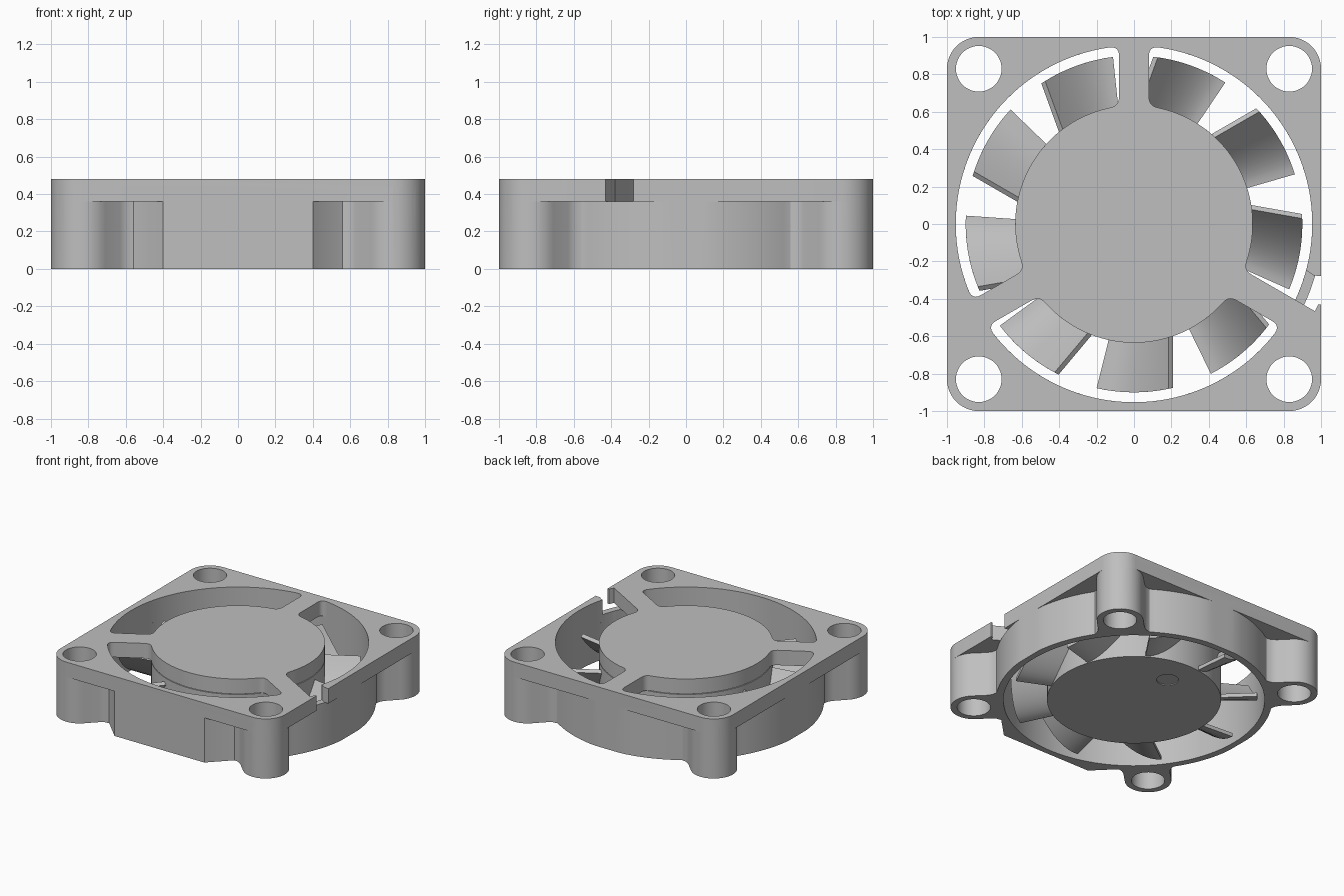
import bpy, bmesh
from math import sin, cos, pi, radians, asin, sqrt
from mathutils import Vector, Matrix

cube = bpy.data.objects.get("Cube")
if cube:
    bpy.data.objects.remove(cube, do_unlink=True)

HEIGHT, PLATE_Z = 0.48, 0.36
BORE, RING, HUB, SPOKE = 0.953, 1.007, 0.635, 0.08
BOSS, BOSS_R, HOLE_R = 0.83, 0.17, 0.122

grey = bpy.data.materials.new("grey plastic")
grey.use_nodes = True
colour = (0.52, 0.52, 0.52, 1)
grey.diffuse_color = colour
grey.node_tree.nodes["Principled BSDF"].inputs["Base Color"].default_value = colour


def finish(name, bm):
    bmesh.ops.recalc_face_normals(bm, faces=bm.faces)
    mesh = bpy.data.meshes.new(name)
    bm.to_mesh(mesh)
    bm.free()
    mesh.materials.append(grey)
    obj = bpy.data.objects.new(name, mesh)
    bpy.context.collection.objects.link(obj)
    return obj


def prism(name, outline, z0, z1):
    """Extrude a flat outline from z0 to z1."""
    bm = bmesh.new()
    face = bm.faces.new([bm.verts.new((p[0], p[1], z0)) for p in outline])
    top = bmesh.ops.extrude_face_region(bm, geom=[face])["geom"]
    verts = [v for v in top if isinstance(v, bmesh.types.BMVert)]
    bmesh.ops.translate(bm, verts=verts, vec=(0, 0, z1 - z0))
    return finish(name, bm)


def arc(radius, a0, a1, steps, cx=0, cy=0):
    return [Vector((cx + radius * cos(a0 + (a1 - a0) * i / steps),
                    cy + radius * sin(a0 + (a1 - a0) * i / steps))) for i in range(steps + 1)]


def circle(radius, steps=96, cx=0, cy=0):
    return arc(radius, 0, 2 * pi, steps, cx, cy)[:-1]


def activate(obj):
    bpy.ops.object.select_all(action='DESELECT')
    obj.select_set(True)
    bpy.context.view_layer.objects.active = obj


def combine(obj, tool, operation):
    mod = obj.modifiers.new(operation, 'BOOLEAN')
    mod.operation, mod.solver, mod.object = operation, 'EXACT', tool
    activate(obj)
    bpy.ops.object.modifier_apply(modifier=mod.name)
    bpy.data.objects.remove(tool, do_unlink=True)


def smooth(obj):
    activate(obj)
    bpy.ops.object.shade_smooth_by_angle(angle=radians(30))


def corner(a, b, c, steps=5):
    """Rounded corner from a to c with b as the sharp corner."""
    return [a.lerp(b, i / steps).lerp(b.lerp(c, i / steps), i / steps) for i in range(1, steps)]


def window(a0, a1, fillet=0.05):
    """Air opening between the spokes at angles a0 and a1."""
    def on_spoke(angle, side, radius, inset=0):
        u = sqrt(radius ** 2 - SPOKE ** 2) + inset
        return Matrix.Rotation(angle, 2) @ Vector((u, side * SPOKE))

    def edge(radius):
        trim = asin(SPOKE / radius) + fillet / radius
        return arc(radius, a0 + trim, a1 - trim, 40)

    outer, inner = edge(BORE), edge(HUB)[::-1]
    o1, o0 = on_spoke(a1, -1, BORE), on_spoke(a0, 1, BORE)
    i1, i0 = on_spoke(a1, -1, HUB), on_spoke(a0, 1, HUB)
    o1t, o0t = on_spoke(a1, -1, BORE, -fillet), on_spoke(a0, 1, BORE, -fillet)
    i1t, i0t = on_spoke(a1, -1, HUB, fillet), on_spoke(a0, 1, HUB, fillet)
    return (outer + corner(outer[-1], o1, o1t) + [o1t, i1t] + corner(i1t, i1, inner[0])
            + inner + corner(inner[-1], i0, i0t) + [i0t, o0t] + corner(o0t, o0, outer[0]))


# Frame: square top plate with rounded corners
outline = []
for k, (sx, sy) in enumerate([(1, 1), (-1, 1), (-1, -1), (1, -1)]):
    outline += arc(BOSS_R, k * pi / 2, (k + 1) * pi / 2, 12, sx * BOSS, sy * BOSS)
frame = prism("fan_frame", outline, PLATE_Z, HEIGHT)

# Ring wall, trimmed flat where it reaches the sides of the plate
wall = [(max(-1, min(1, p.x)), max(-1, min(1, p.y))) for p in circle(RING, 128)]
combine(frame, prism("ring_wall", wall, 0, 0.42), 'UNION')

# Flat front block with angled ends
block = [(-0.4, -1), (0.4, -1), (0.57, -0.83), (0.5, -0.7), (-0.5, -0.7), (-0.57, -0.83)]
combine(frame, prism("front_block", block, 0, 0.42), 'UNION')

# Corner bosses flared into the ring
flare = [(1.06, 0.17), (1.02, 0.178), (0.99, 0.2), (0.975, 0.24), (0.9, 0.24)]
boss = arc(BOSS_R, -pi / 2, pi / 2, 20, BOSS * sqrt(2), 0)
boss += [Vector(p) for p in flare] + [Vector((x, -y)) for x, y in reversed(flare)]
for k in range(4):
    turn = Matrix.Rotation(radians(45 + 90 * k), 2)
    combine(frame, prism("corner_boss", [turn @ p for p in boss], 0, 0.42), 'UNION')

# Bore, screw holes, air openings and cable notch
combine(frame, prism("bore_cutter", circle(BORE, 128), -0.1, PLATE_Z), 'DIFFERENCE')
for sx in (-1, 1):
    for sy in (-1, 1):
        hole = circle(HOLE_R, 48, sx * BOSS, sy * BOSS)
        combine(frame, prism("hole_cutter", hole, -0.1, 0.6), 'DIFFERENCE')
for start in (-30, 90, 210):
    opening = window(radians(start), radians(start + 120))
    combine(frame, prism("opening_cutter", opening, 0.3, 0.6), 'DIFFERENCE')
notch = [(0.82, -0.381), (0.967, -0.466), (0.985, -0.43), (1.05, -0.43),
         (1.05, -0.285), (0.96, -0.275), (0.925, -0.25), (0.84, -0.25)]
combine(frame, prism("notch_cutter", notch, PLATE_Z, 0.6), 'DIFFERENCE')
smooth(frame)

# Rotor hub with a shallow round mark underneath
hub = prism("rotor_hub", circle(HUB), 0.005, PLATE_Z - 0.005)
combine(hub, prism("mark_cutter", circle(0.08, 32, 0, 0.38), -0.1, 0.012), 'DIFFERENCE')
smooth(hub)


# Fan blades: curved scoops, low and flat on one side, steep and high on the other
def blade(angle, steps=12, thick=0.03):
    bm = bmesh.new()
    rows = []
    for i in range(steps + 1):
        s = i / steps
        slope = 0.28 * 1.7 * s ** 0.7 / 0.37
        z = 0.04 + 0.28 * s ** 1.7
        n = Vector((slope, -1)).normalized() * thick
        row = []
        for radius, low in ((0.61, -0.13), (0.9, -0.2)):
            t = low + (0.185 - low) * s
            for dt, dz in ((0, 0), n):
                x = t + dt
                row.append(bm.verts.new((x, -sqrt(radius ** 2 - x * x), z + dz)))
        rows.append([row[0], row[2], row[3], row[1]])
    for a, b in zip(rows, rows[1:]):
        for j in range(4):
            bm.faces.new((a[j], a[(j + 1) % 4], b[(j + 1) % 4], b[j]))
    bm.faces.new(rows[0])
    bm.faces.new(rows[-1])
    bmesh.ops.rotate(bm, verts=bm.verts, matrix=Matrix.Rotation(angle, 3, 'Z'))
    return finish("fan_blade", bm)


for k in range(9):
    smooth(blade(radians(40 * k)))
